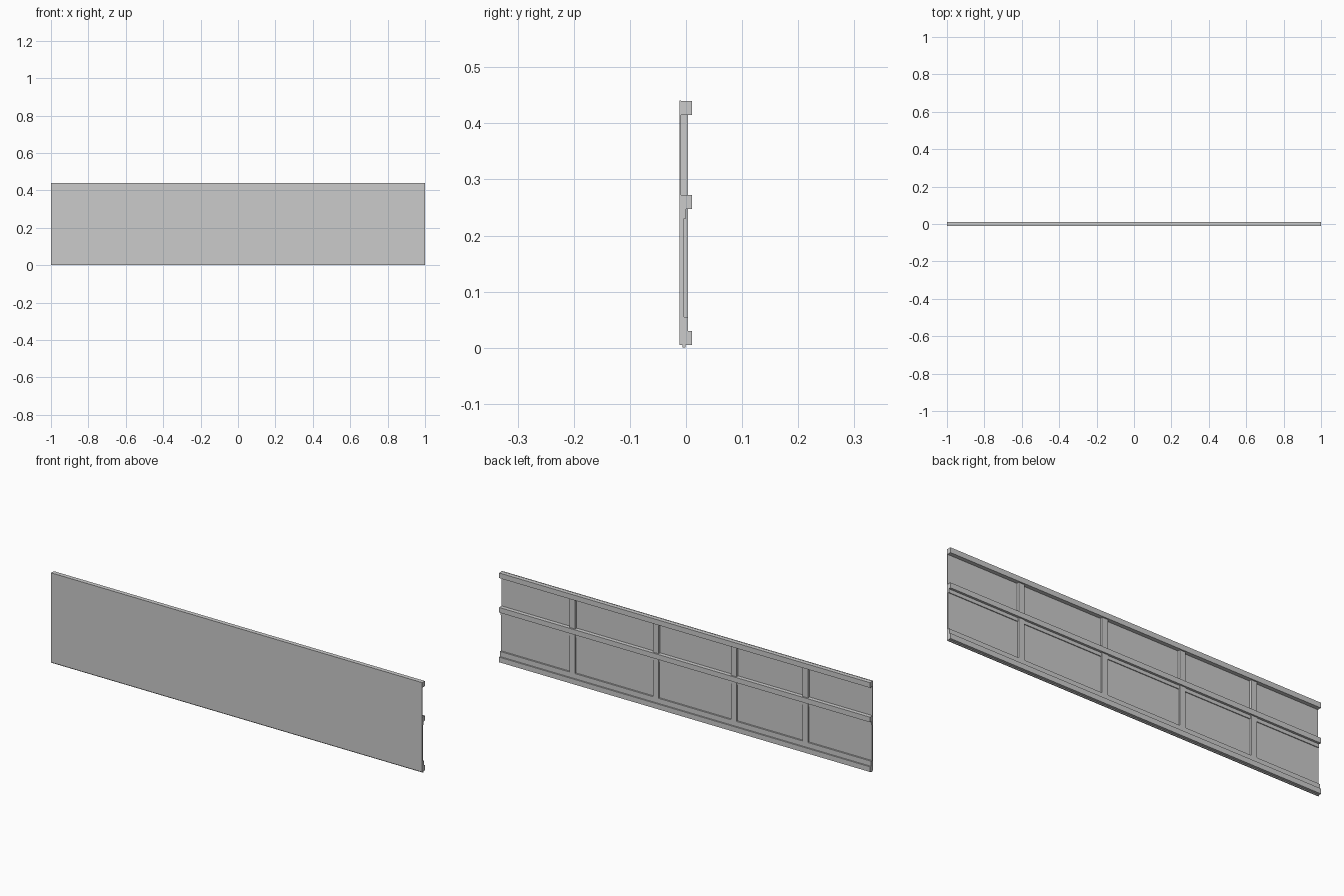
import bpy
import bmesh
from mathutils import Matrix, Vector

if "Cube" in bpy.data.objects:
    bpy.data.objects.remove(bpy.data.objects["Cube"])


def box(name, x, y, z):
    """Box spanning the (min, max) ranges on each axis."""
    lo, hi = Vector((x[0], y[0], z[0])), Vector((x[1], y[1], z[1]))
    bm = bmesh.new()
    bmesh.ops.create_cube(bm, size=1, matrix=Matrix.Translation((lo + hi) / 2)
                          @ Matrix.Diagonal((*(hi - lo), 1)))
    mesh = bpy.data.meshes.new(name)
    bm.to_mesh(mesh)
    bm.free()
    obj = bpy.data.objects.new(name, mesh)
    bpy.context.collection.objects.link(obj)
    return obj


def extrusion(name, profile):
    """Full-length strip with a (y, z) cross-section."""
    bm = bmesh.new()
    face = bm.faces.new([bm.verts.new((-1, y, z)) for y, z in profile])
    ext = bmesh.ops.extrude_face_region(bm, geom=[face])["geom"]
    bmesh.ops.translate(bm, vec=(2, 0, 0),
                        verts=[v for v in ext if isinstance(v, bmesh.types.BMVert)])
    bmesh.ops.recalc_face_normals(bm, faces=bm.faces)
    mesh = bpy.data.meshes.new(name)
    bm.to_mesh(mesh)
    bm.free()
    obj = bpy.data.objects.new(name, mesh)
    bpy.context.collection.objects.link(obj)


FULL = (-1, 1)
SKIN = -0.0085   # back of the front sheet
POST = 0.004     # back of the posts

# Smooth front sheet and the thicker lower backing
box("front_sheet", FULL, (-0.012, SKIN), (0.005, 0.441))
box("lower_backing", FULL, (SKIN, -0.004), (0.03, 0.232))

# Top rail
box("top_rail", FULL, (SKIN, 0.011), (0.415, 0.440))

# Middle rail with a stepped lower edge
extrusion("middle_rail", [(SKIN, 0.230), (0.0, 0.230), (0.0, 0.247),
                          (0.011, 0.247), (0.011, 0.272), (SKIN, 0.272)])

# Bottom rail with a ledge above and a small lip below
extrusion("bottom_rail", [(SKIN, 0.005), (-0.006, 0.005), (-0.006, 0.0), (-0.001, 0.0),
                          (-0.001, 0.005), (0.011, 0.005), (0.011, 0.030),
                          (POST, 0.030), (POST, 0.055), (SKIN, 0.055)])

# Vertical posts between the rails
for i, x in enumerate((-0.645, -0.26, 0.16, 0.61), 1):
    span = (x - 0.015, x + 0.015)
    box(f"upper_post_{i}", span, (SKIN, POST), (0.272, 0.415))
    box(f"lower_post_{i}", span, (-0.004, POST), (0.055, 0.247))
